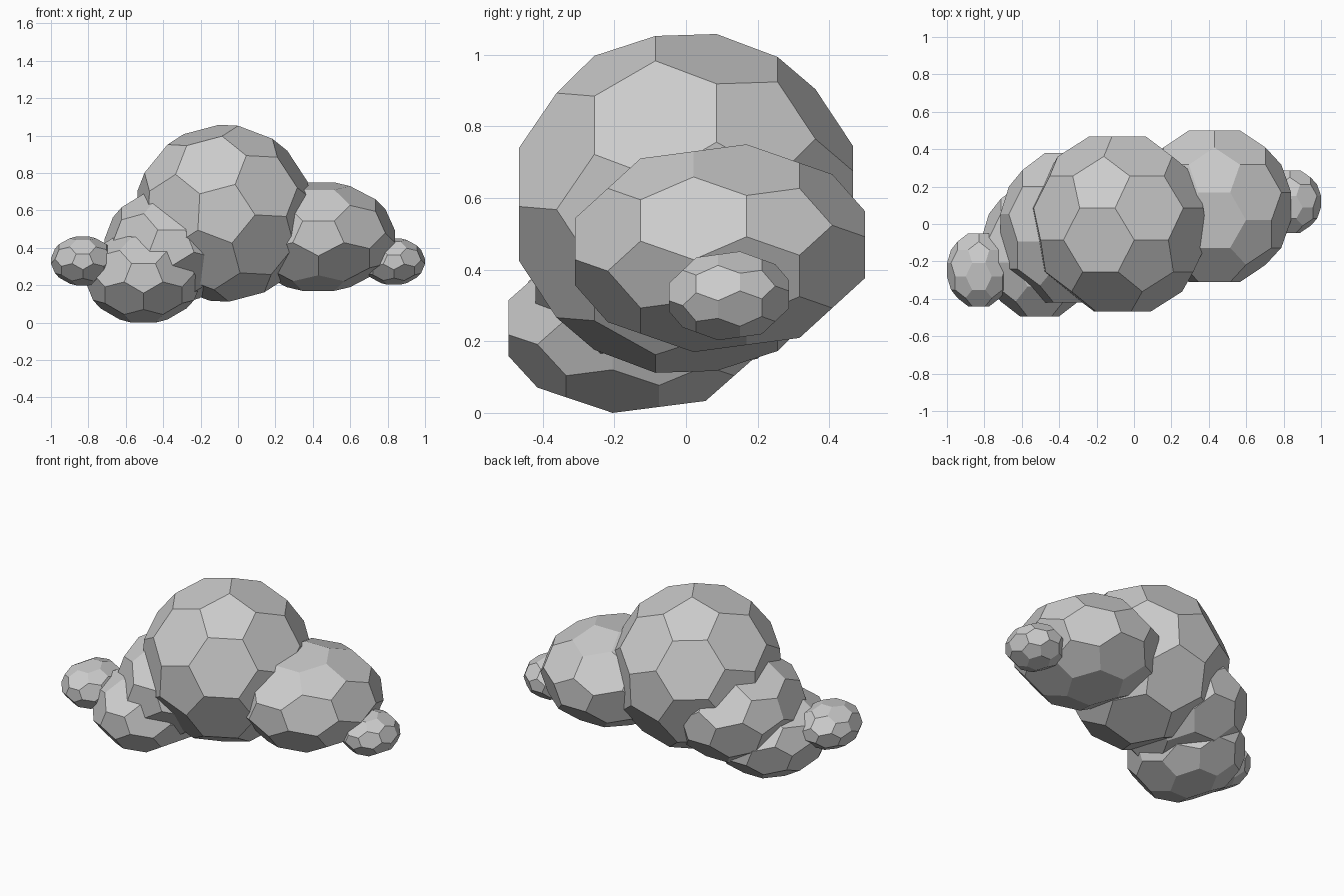
import bpy, bmesh
from math import radians, sin, cos, sqrt
from mathutils import Vector

if "Cube" in bpy.data.objects:
    bpy.data.objects.remove(bpy.data.objects["Cube"])


def soccer_points(turn):
    """Truncated icosahedron corners, with a pentagon facing front and back."""
    c, s = 2 / sqrt(5), 1 / sqrt(5)
    half = [Vector((0, -1, 0))]
    for k in range(5):
        a = radians(72 * k - 90 + turn)
        half.append(Vector((c * cos(a), -s, c * sin(a))))
    ico = half + [-p for p in half]
    return [p * 2 / 3 + q / 3 for p in ico for q in ico
            if 0.1 < (p - q).length < 1.1]


def puff(name, center, half_size, turn=0):
    pts = soccer_points(turn)
    ext = [max(p[i] for p in pts) for i in range(3)]
    bm = bmesh.new()
    for p in pts:
        bm.verts.new([center[i] + p[i] / ext[i] * half_size[i] for i in range(3)])
    bmesh.ops.convex_hull(bm, input=bm.verts[:])
    # merge hull triangles into flat pentagons and hexagons
    bmesh.ops.dissolve_limit(bm, angle_limit=radians(2),
                             verts=bm.verts[:], edges=bm.edges[:])
    bmesh.ops.recalc_face_normals(bm, faces=bm.faces[:])
    mesh = bpy.data.meshes.new(name)
    bm.to_mesh(mesh)
    bm.free()
    obj = bpy.data.objects.new(name, mesh)
    bpy.context.collection.objects.link(obj)
    return obj


# Cloud puffs: centre, half size, turn about the front-back axis
puff("main_puff", (-0.075, 0.0, 0.585), (0.472, 0.467, 0.473), 15)
puff("right_puff", (0.43, 0.095, 0.46), (0.41, 0.405, 0.29))
puff("right_end_puff", (0.833, 0.12, 0.327), (0.167, 0.167, 0.124))
puff("left_back_puff", (-0.355, -0.02, 0.41), (0.36, 0.40, 0.30))
puff("left_front_puff", (-0.505, -0.14, 0.245), (0.31, 0.355, 0.245))
puff("left_end_puff", (-0.83, -0.245, 0.33), (0.17, 0.195, 0.13))
